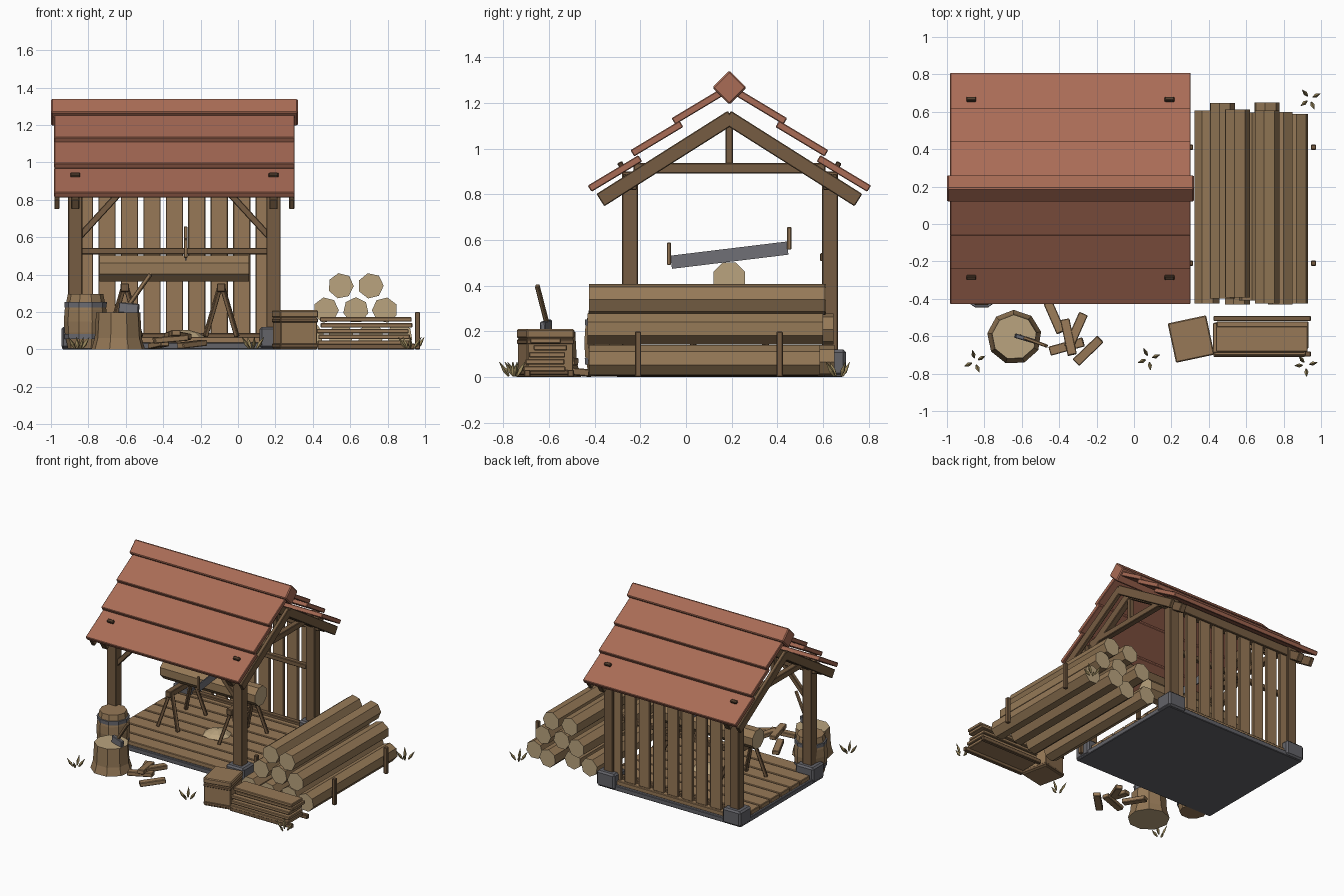
import bpy, bmesh, math, random
from mathutils import Vector, Euler

random.seed(4)
cube = bpy.data.objects.get("Cube")
if cube:
    bpy.data.objects.remove(cube)


def material(name, *rgb):
    m = bpy.data.materials.new(name)
    m.use_nodes = True
    m.diffuse_color = (*rgb, 1)
    m.node_tree.nodes["Principled BSDF"].inputs["Base Color"].default_value = (*rgb, 1)
    return m


ROOF = material("red_roof", .40, .15, .093)
FRAME = material("dark_timber", .18, .107, .054)
PLANK = material("plank_wood", .31, .19, .095)
BARK = material("log_bark", .30, .19, .095)
CUT = material("cut_wood", .49, .37, .21)
IRON = material("iron", .16, .16, .18)
STONE = material("stone", .125, .125, .14)
PEG = material("peg_wood", .09, .05, .028)
GRASS = material("dry_grass", .30, .23, .10)


def finish(name, bm, mats, bevel=0):
    bmesh.ops.recalc_face_normals(bm, faces=bm.faces)
    me = bpy.data.meshes.new(name)
    bm.to_mesh(me)
    bm.free()
    for m in mats:
        me.materials.append(m)
    ob = bpy.data.objects.new(name, me)
    bpy.context.collection.objects.link(ob)
    if bevel:
        mod = ob.modifiers.new("soft_edges", "BEVEL")
        mod.width, mod.segments = bevel, 1
    return ob


def box(name, loc, size, mat, rot=(0, 0, 0), bevel=.004):
    bm = bmesh.new()
    bmesh.ops.create_cube(bm, size=1)
    bmesh.ops.scale(bm, vec=size, verts=bm.verts)
    ob = finish(name, bm, [mat], bevel)
    ob.location, ob.rotation_euler = loc, rot
    return ob


def bar(name, a, b, w, h, mat, bevel=.004):
    """Straight timber from a to b, w wide and h deep."""
    a, b = Vector(a), Vector(b)
    rot = (b - a).to_track_quat('X', 'Z').to_euler()
    return box(name, (a + b) / 2, ((b - a).length, w, h), mat, rot, bevel)


def lathe(name, profile, n, side, cap, loc=(0, 0, 0), rot=(0, 0, 0), roll=0):
    """Faceted turned solid along z; its end caps take the cap material."""
    bm = bmesh.new()
    rings = [[bm.verts.new((r * math.cos(roll + math.tau * i / n),
                            r * math.sin(roll + math.tau * i / n), z))
              for i in range(n)] for r, z in profile]
    for lo, hi in zip(rings, rings[1:]):
        for i in range(n):
            bm.faces.new((lo[i], lo[(i + 1) % n], hi[(i + 1) % n], hi[i]))
    for ring in (rings[0], rings[-1]):
        bm.faces.new(ring).material_index = 1
    ob = finish(name, bm, [side, cap])
    ob.location, ob.rotation_euler = loc, rot
    return ob


CX, RIDGE = -.34, .19            # shed centre in x, ridge line in y
POST_X, POST_Y = (-.87, .19), (-.245, .63)

# Base slab and deck
box("base_slab", (CX, .19, .018), (1.2, .99, .036), STONE)
for i in range(8):
    box("deck_plank", (CX, -.232 + i * .12, .05), (1.17, .112, .034), PLANK)

# Posts, footings, wall plates
for x in POST_X:
    for y in POST_Y:
        box("post_footing", (x, y, .063), (.15, .14, .115), STONE, bevel=.012)
        box("post", (x, y, .5), (.076, .07, .8), FRAME)
for y in POST_Y:
    box("wall_plate", (CX, y, .855), (1.2, .06, .07), FRAME)
for x, s in zip(POST_X, (1, -1)):
    bar("knee_brace", (x + s * .02, -.245, .6), (x + s * .24, -.245, .84), .03, .035, FRAME)

# Roof trusses and barge boards
for x in POST_X:
    box("tie_beam", (x, RIDGE, .915), (.045, .84, .045), FRAME)
    box("king_post", (x, RIDGE, 1.02), (.035, .032, .2), FRAME)
for s in (-1, 1):
    for x in (-.968, -.87, .19, .288):
        w = .028 if x in (-.968, .288) else .045
        bar("rafter", (x, RIDGE + s * .565, .775), (x, RIDGE - s * .01, 1.139), w, .064, FRAME)

# Overlapping roof boards, pegs and ridge cap
SLOPE = .6
for s in (-1, 1):
    for d0, d1, z in ((.612, .39, .825), (.425, .21, .98), (.245, .02, 1.12)):
        bar("roof_board", (CX, RIDGE + s * d0, z),
            (CX, RIDGE + s * d1, z + (d0 - d1) * SLOPE), 1.285, .032, ROOF)
    for x in (-.87, .19):
        box("roof_peg", (x, RIDGE + s * .475, .93), (.052, .024, .025), PEG,
            (-s * math.atan(SLOPE), 0, 0))
box("ridge_cap", (CX, RIDGE, 1.268), (1.32, .106, .106), ROOF, (math.pi / 4, 0, 0), .007)

# Back wall
for i in range(9):
    box("wall_plank", (-.82 + i * .12, .635, .45), (.092, .024, .77), PLANK)
for z in (.07, .525):
    box("wall_rail", (CX, .605, z), (1.0, .035, .035), FRAME)

# Sawhorses with a log on top
for x in (-.605, -.09):
    box("sawhorse_beam", (x, RIDGE, .33), (.045, .34, .045), FRAME)
    for s in (-1, 1):
        for y in (RIDGE - .13, RIDGE + .13):
            bar("sawhorse_leg", (x + s * .085, y + (y - RIDGE) * .3, .067),
                (x + s * .008, y, .33), .024, .024, FRAME)
lathe("sawn_log", [(.075, 0), (.075, .8)], 8, BARK, CUT, (-.74, RIDGE, .432),
      (0, math.pi / 2, 0), math.pi / 8)
lathe("sawdust_pile", [(.1, 0), (.07, .022), (.02, .036)], 8, CUT, CUT, (-.28, .15, .067))

# Two-handed saw
bar("saw_blade", (-.28, -.065, .503), (-.28, .445, .565), .008, .058, IRON, 0)
for y, z in ((-.075, .54), (.452, .608)):
    box("saw_handle", (-.28, y, z), (.02, .018, .1), PLANK)

# Barrel
lathe("barrel", [(.095, .005), (.112, .09), (.116, .15), (.112, .21), (.095, .295)],
      10, BARK, PLANK, (-.815, -.335, 0))
for z in (.055, .225):
    lathe("barrel_hoop", [(.112, z), (.114, z + .028)], 10, IRON, IRON, (-.815, -.335, 0))

# Chopping stump and axe
lathe("stump", [(.146, 0), (.128, .06), (.12, .198)], 9, BARK, CUT, (-.64, -.605, 0), (0, 0, .2))
bar("axe_handle", (-.61, -.6, .2), (-.468, -.652, .402), .018, .022, PLANK)
bar("axe_head", (-.635, -.597, .225), (-.53, -.628, .215), .024, .055, IRON)

# Split firewood
for a, b, z in (((-.46, -.42), (-.39, -.58), .025), ((-.27, -.48), (-.35, -.66), .075),
                ((-.45, -.68), (-.27, -.63), .055), ((-.37, -.51), (-.33, -.7), .08),
                ((-.31, -.74), (-.18, -.615), .028)):
    bar("firewood", (*a, z - .008), (*b, z + .008), .05, .032, PLANK)

# Crate
TURN = (0, 0, .21)
box("crate", (.305, -.615, .085), (.2, .205, .17), PLANK, TURN)
box("crate_lid", (.305, -.615, .19), (.21, .215, .04), PLANK, TURN, .006)
for z in (.02, .155):
    box("crate_band", (.305, -.615, z), (.207, .212, .022), FRAME, TURN)

# Stacked boards on bearers
for y in (-.505, -.695):
    box("stack_bearer", (.685, y, .016), (.52, .028, .032), FRAME)
for i in range(5):
    box("stacked_board", (.677 + random.uniform(-.012, .012), -.605 + random.uniform(-.018, .018),
                          .036 + i * .031), (.49, .135 + .012 * (4 - i), .024), PLANK)

# Log pile with stakes
for z, xs in ((.072, (.39, .55, .71, .865)), (.21, (.47, .63, .785)), (.34, (.55, .71))):
    for x in xs:
        length = random.uniform(1.0, 1.06)
        front = -.42 + random.uniform(-.02, .03)
        lathe("pile_log", [(.069, 0), (.069, length)], 7, BARK, CUT,
              (x, front + length, z), (math.pi / 2, 0, 0), random.uniform(0, 1))
for x in (.302, .96):
    for y in (-.21, .41):
        box("pile_stake", (x, y, .1), (.028, .028, .2), FRAME)

# Grass tufts
for x, y in ((.94, .67), (.08, -.72), (.92, -.755), (-.85, -.735)):
    for i in range(4):
        a = i * math.tau / 4 + random.uniform(0, .8)
        lathe("grass_blade", [(.004, 0), (.011, .03), (.001, .075)], 4, GRASS, GRASS,
              (x + .02 * math.cos(a), y + .02 * math.sin(a), .004), Euler((0, .6, a)))
